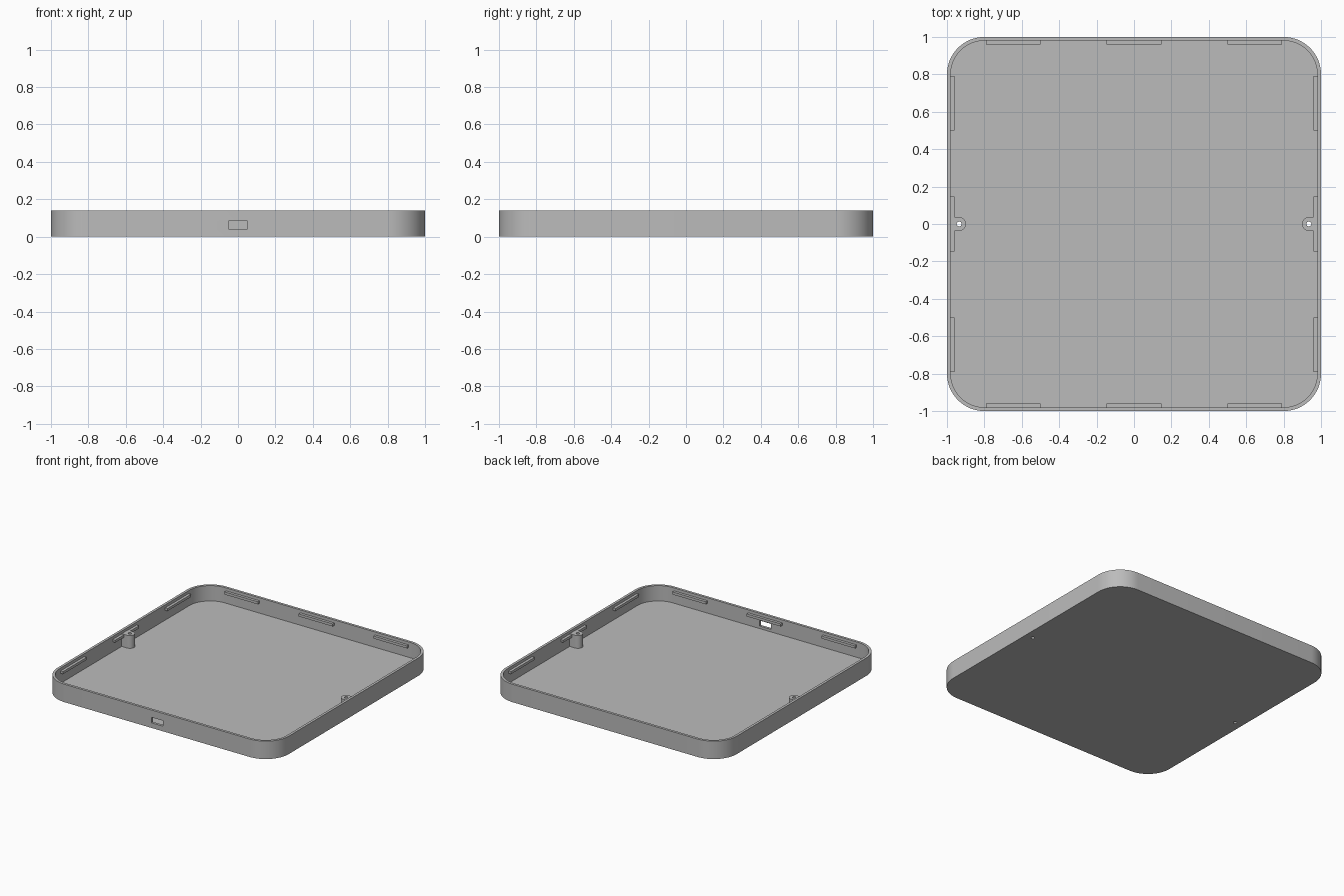
import bpy
import bmesh
from math import pi, cos, sin, radians

cube = bpy.data.objects.get("Cube")
if cube:
    bpy.data.objects.remove(cube, do_unlink=True)

SIZE, WALL, HEIGHT, FLOOR, CORNER = 1.0, 0.02, 0.14, 0.02, 0.2
INNER = SIZE - WALL
POST_X, POST_R, POST_TOP, HOLE_R = 0.935, 0.037, 0.12, 0.013

grey = bpy.data.materials.new("plain grey")
grey.use_nodes = True
colour = (0.5, 0.5, 0.5, 1)
grey.diffuse_color = colour
grey.node_tree.nodes["Principled BSDF"].inputs["Base Color"].default_value = colour


def arc(cx, cy, r, start, end, steps):
    angles = [start + (end - start) * i / steps for i in range(steps + 1)]
    return [(cx + r * cos(a), cy + r * sin(a)) for a in angles]


def rounded_square(half, r):
    c = half - r
    points = []
    for i, (sx, sy) in enumerate([(1, 1), (-1, 1), (-1, -1), (1, -1)]):
        points += arc(sx * c, sy * c, r, i * pi / 2, (i + 1) * pi / 2, 16)
    return points


def prism(name, outline, z0, z1):
    """Extrude a flat outline between two heights."""
    bm = bmesh.new()
    face = bm.faces.new([bm.verts.new((x, y, z0)) for x, y in outline])
    top = bmesh.ops.extrude_face_region(bm, geom=[face])["geom"]
    verts = [v for v in top if isinstance(v, bmesh.types.BMVert)]
    bmesh.ops.translate(bm, verts=verts, vec=(0, 0, z1 - z0))
    bmesh.ops.recalc_face_normals(bm, faces=bm.faces)
    mesh = bpy.data.meshes.new(name)
    bm.to_mesh(mesh)
    bm.free()
    mesh.materials.append(grey)
    obj = bpy.data.objects.new(name, mesh)
    bpy.context.collection.objects.link(obj)
    return obj


def box(name, x0, x1, y0, y1, z0, z1):
    return prism(name, [(x0, y0), (x1, y0), (x1, y1), (x0, y1)], z0, z1)


def select(obj):
    bpy.ops.object.select_all(action="DESELECT")
    obj.select_set(True)
    bpy.context.view_layer.objects.active = obj


def cut(obj, cutter):
    mod = obj.modifiers.new("cut", "BOOLEAN")
    mod.operation, mod.solver, mod.object = "DIFFERENCE", "EXACT", cutter
    select(obj)
    bpy.ops.object.modifier_apply(modifier=mod.name)
    bpy.data.objects.remove(cutter, do_unlink=True)


def smooth(obj):
    select(obj)
    bpy.ops.object.shade_smooth_by_angle(angle=radians(30))


def screw_hole(side):
    return prism("hole_cutter", arc(side * POST_X, 0, HOLE_R, 0, 2 * pi, 24)[:-1], -0.1, 0.3)


# Open tray with rounded corners
tray = prism("tray", rounded_square(SIZE, CORNER), 0, HEIGHT)
cut(tray, prism("cavity_cutter", rounded_square(INNER, CORNER - WALL), FLOOR, 0.3))

# Port opening in the front wall
cut(tray, box("port_cutter", -0.05, 0.05, -1.1, -0.9, 0.04, 0.083))

# Screw posts joined to the side walls, with holes through the floor
for label, side in (("left", 1), ("right", -1)):
    cut(tray, screw_hole(side))
    outline = arc(POST_X, 0, POST_R, pi / 2, 3 * pi / 2, 20)
    outline += [(INNER + 0.005, -POST_R), (INNER + 0.005, POST_R)]
    post = prism(label + "_screw_post", [(x * side, y) for x, y in outline],
                 FLOOR - 0.005, POST_TOP)
    cut(post, screw_hole(side))
    smooth(post)
smooth(tray)

# Three snap ridges along the inside of each wall
for i, wall in enumerate(("left", "back", "right", "front")):
    for j, (a, b) in enumerate([(-0.79, -0.5), (-0.147, 0.147), (0.5, 0.79)]):
        ridge = box(f"{wall}_snap_ridge_{j + 1}", INNER - 0.021, INNER + 0.005,
                    a, b, 0.097, 0.117)
        ridge.rotation_euler.z = i * pi / 2
